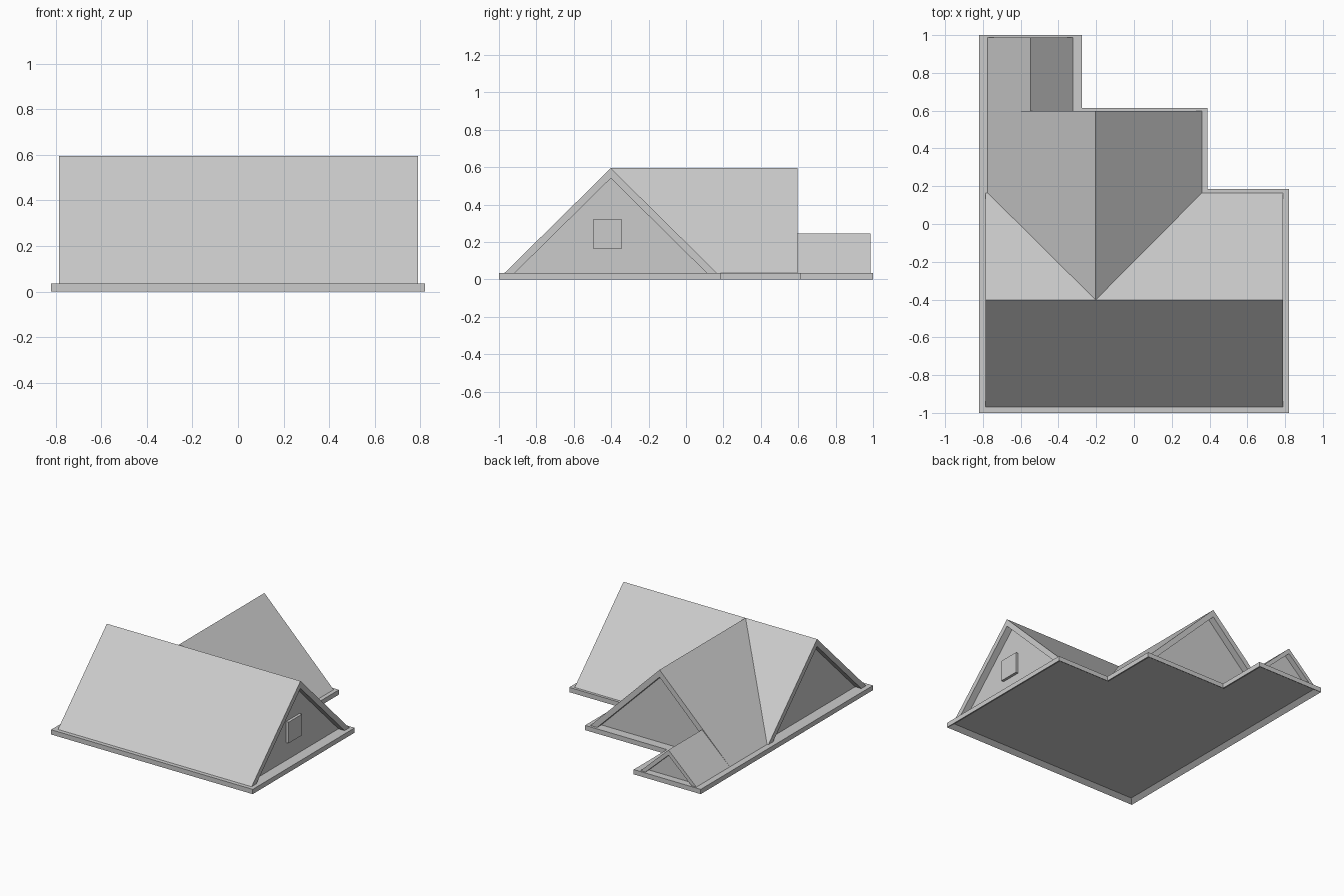
import bpy, bmesh
from mathutils import Vector

if "Cube" in bpy.data.objects:
    bpy.data.objects.remove(bpy.data.objects["Cube"])

BASE_Z = 0.035


def finish(bm, name):
    bmesh.ops.recalc_face_normals(bm, faces=bm.faces)
    mesh = bpy.data.meshes.new(name)
    bm.to_mesh(mesh)
    bm.free()
    ob = bpy.data.objects.new(name, mesh)
    bpy.context.collection.objects.link(ob)
    return ob


def gable_roof(name, place, left, ridge, right, top, start, end, trim, depth, valley=None):
    """Gabled block along an axis; place(across, along, z) maps to the scene.
    The ends have recessed triangular walls, or a valley cut at the start
    (valley = where the ridge begins)."""
    bm = bmesh.new()

    def tri(along, t=0.0, ridge_along=None):
        ra = along if ridge_along is None else ridge_along
        pts = [(left + t, along, BASE_Z), (ridge, ra, top - t * 0.98), (right - t, along, BASE_Z)]
        return [bm.verts.new(place(*p)) for p in pts]

    def recessed_end(outer, along, inward):
        rim, wall = tri(along, trim), tri(along + inward * depth, trim)
        for i in (0, 1):
            bm.faces.new((outer[i], outer[i + 1], rim[i + 1], rim[i]))
            bm.faces.new((rim[i], rim[i + 1], wall[i + 1], wall[i]))
        bm.faces.new(wall)
        return [outer[0], rim[0], wall[0], wall[2], rim[2], outer[2]]

    a, b = tri(start, 0, valley), tri(end)
    for i in (0, 1):
        bm.faces.new((a[i], a[i + 1], b[i + 1], b[i]))
    if valley is None:
        low_a = recessed_end(a, start, 1)
    else:
        bm.faces.new(a)
        low_a = [a[0], a[2]]
    low_b = recessed_end(b, end, -1)
    bm.faces.new(low_a + low_b[::-1])
    return finish(bm, name)


# Stepped eave slab, hollowed underneath
outline = [(-0.82, -1), (0.82, -1), (0.82, 0.185), (0.39, 0.185),
           (0.39, 0.615), (-0.275, 0.615), (-0.275, 1), (-0.82, 1)]
bm = bmesh.new()
low = [bm.verts.new((x, y, 0)) for x, y in outline]
high = [bm.verts.new((x, y, BASE_Z)) for x, y in outline]
bottom = bm.faces.new(low[::-1])
bm.faces.new(high)
for i in range(len(low)):
    j = (i + 1) % len(low)
    bm.faces.new((low[i], low[j], high[j], high[i]))
bm.normal_update()
bmesh.ops.inset_region(bm, faces=[bottom], thickness=0.035, use_even_offset=True)
for v in bottom.verts:
    v.co.z = 0.025
finish(bm, "eave_slab")

# Roof blocks: main along x, the two rear wings along y
along_x = lambda c, a, z: Vector((a, c, z))
along_y = lambda c, a, z: Vector((c, a, z))
gable_roof("main_roof", along_x, -0.97, -0.402, 0.165, 0.595, -0.785, 0.79, 0.055, 0.05)
gable_roof("rear_wing_roof", along_y, -0.775, -0.203, 0.36, 0.595, 0.165, 0.597, 0.055, 0.05, -0.402)
gable_roof("small_wing_roof", along_y, -0.775, -0.548, -0.322, 0.247, 0.55, 0.987, 0.04, 0.04, 0.55)

# Attic window on the right gable wall
bm = bmesh.new()
bmesh.ops.create_cube(bm, size=1)
for v in bm.verts:
    v.co = Vector((0.74 + v.co.x * 0.04, -0.42 + v.co.y * 0.155, 0.243 + v.co.z * 0.155))
finish(bm, "attic_window")
